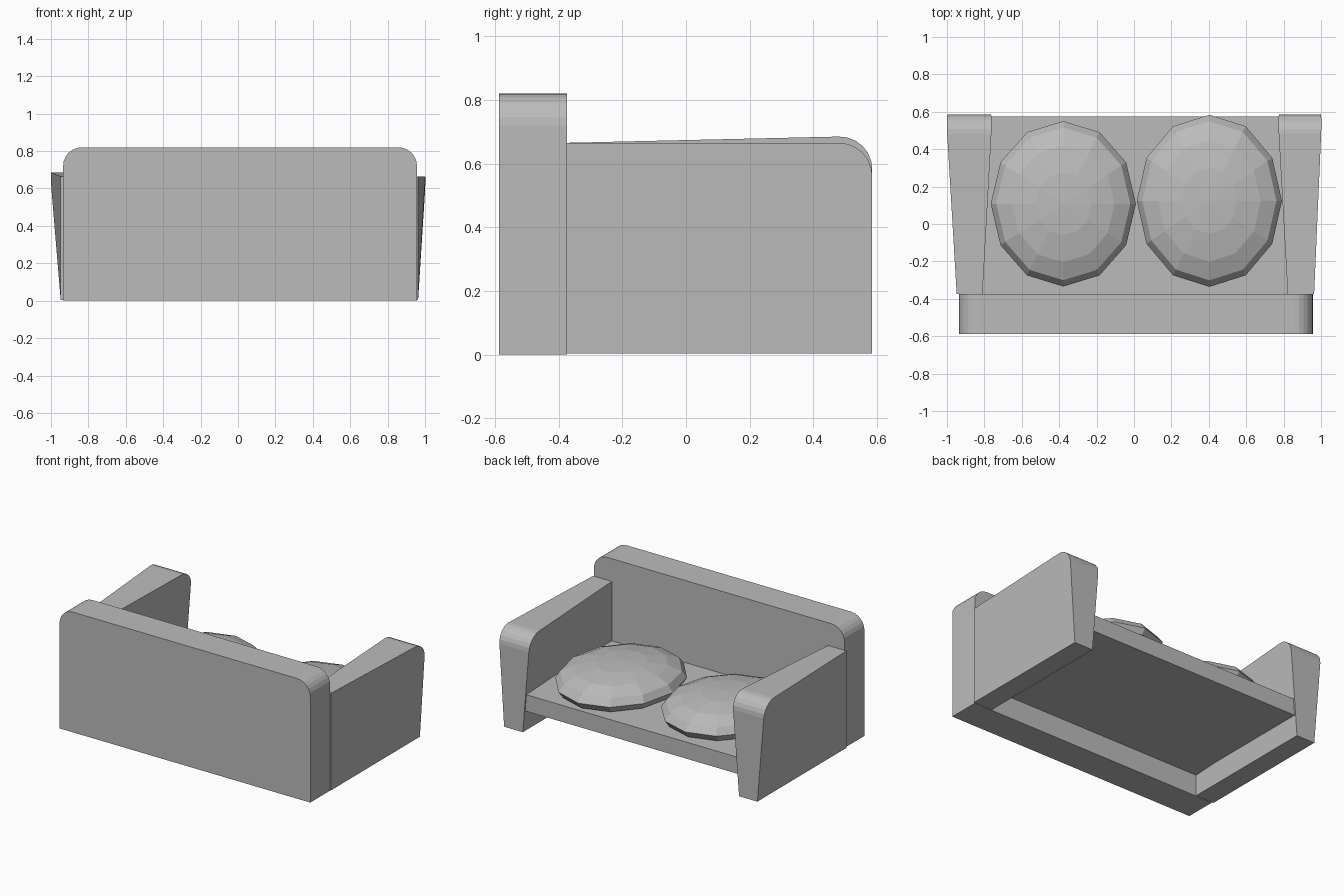
import bpy, bmesh
from mathutils import Matrix, Vector

if "Cube" in bpy.data.objects:
    bpy.data.objects.remove(bpy.data.objects["Cube"], do_unlink=True)

grey = bpy.data.materials.new("soft_grey")
grey.use_nodes = True
colour = (0.5, 0.5, 0.5, 1)
grey.diffuse_color = colour
grey.node_tree.nodes["Principled BSDF"].inputs["Base Color"].default_value = colour


def finish(name, bm):
    bmesh.ops.recalc_face_normals(bm, faces=bm.faces)
    mesh = bpy.data.meshes.new(name)
    bm.to_mesh(mesh)
    bm.free()
    mesh.materials.append(grey)
    obj = bpy.data.objects.new(name, mesh)
    bpy.context.collection.objects.link(obj)
    return obj


def box(x0, x1, y0, y1, z0, z1):
    """Box as a bmesh, spanning the given limits."""
    bm = bmesh.new()
    bmesh.ops.create_cube(bm, size=1)
    for v in bm.verts:
        v.co = Vector((x1 if v.co.x > 0 else x0,
                       y1 if v.co.y > 0 else y0,
                       z1 if v.co.z > 0 else z0))
    return bm


def round_edges(bm, rule, radius):
    edges = [e for e in bm.edges if all(rule(v.co) for v in e.verts)]
    bmesh.ops.bevel(bm, geom=edges, offset=radius, segments=6,
                    profile=0.5, affect='EDGES')


# Backrest with rounded upper corners
bm = box(-0.935, 0.957, -0.588, -0.374, 0, 0.82)
corners = [e for e in bm.edges
           if all(v.co.z > 0.5 for v in e.verts)
           and abs(e.verts[0].co.y - e.verts[1].co.y) > 0.1]
bmesh.ops.bevel(bm, geom=corners, offset=0.1, segments=6, profile=0.5, affect='EDGES')
finish("backrest", bm)


# Arms flare out at the open upper end, which is rounded over
def arm(name, inner, outer, flare_inner, flare_outer, end_height):
    bm = box(min(inner, outer), max(inner, outer), -0.375, 0.585, 0.003, 0.665)
    for v in bm.verts:
        if v.co.y > 0 and v.co.z > 0.5:
            is_outer = abs(v.co.x - outer) < 0.01
            v.co.x = flare_outer if is_outer else flare_inner
            v.co.z = end_height
    round_edges(bm, lambda c: c.y > 0.5 and c.z > 0.5, 0.105)
    finish(name, bm)


arm("right_arm", -0.81, -0.948, -0.757, -1.005, 0.687)
arm("left_arm", 0.822, 0.963, 0.768, 1.005, 0.665)

# Seat slab raised between the arms
finish("seat", box(-0.85, 0.86, -0.4, 0.575, 0.147, 0.26))


# Faceted cushions sunk partly into the seat
def cushion(name, x, y, rx, ry):
    bm = bmesh.new()
    bmesh.ops.create_uvsphere(
        bm, u_segments=12, v_segments=8, radius=1,
        matrix=Matrix.Translation((x, y, 0.312)) @ Matrix.Diagonal((rx, ry, 0.12, 1)))
    finish(name, bm)


cushion("right_cushion", -0.378, 0.108, 0.388, 0.442)
cushion("left_cushion", 0.403, 0.124, 0.388, 0.46)
